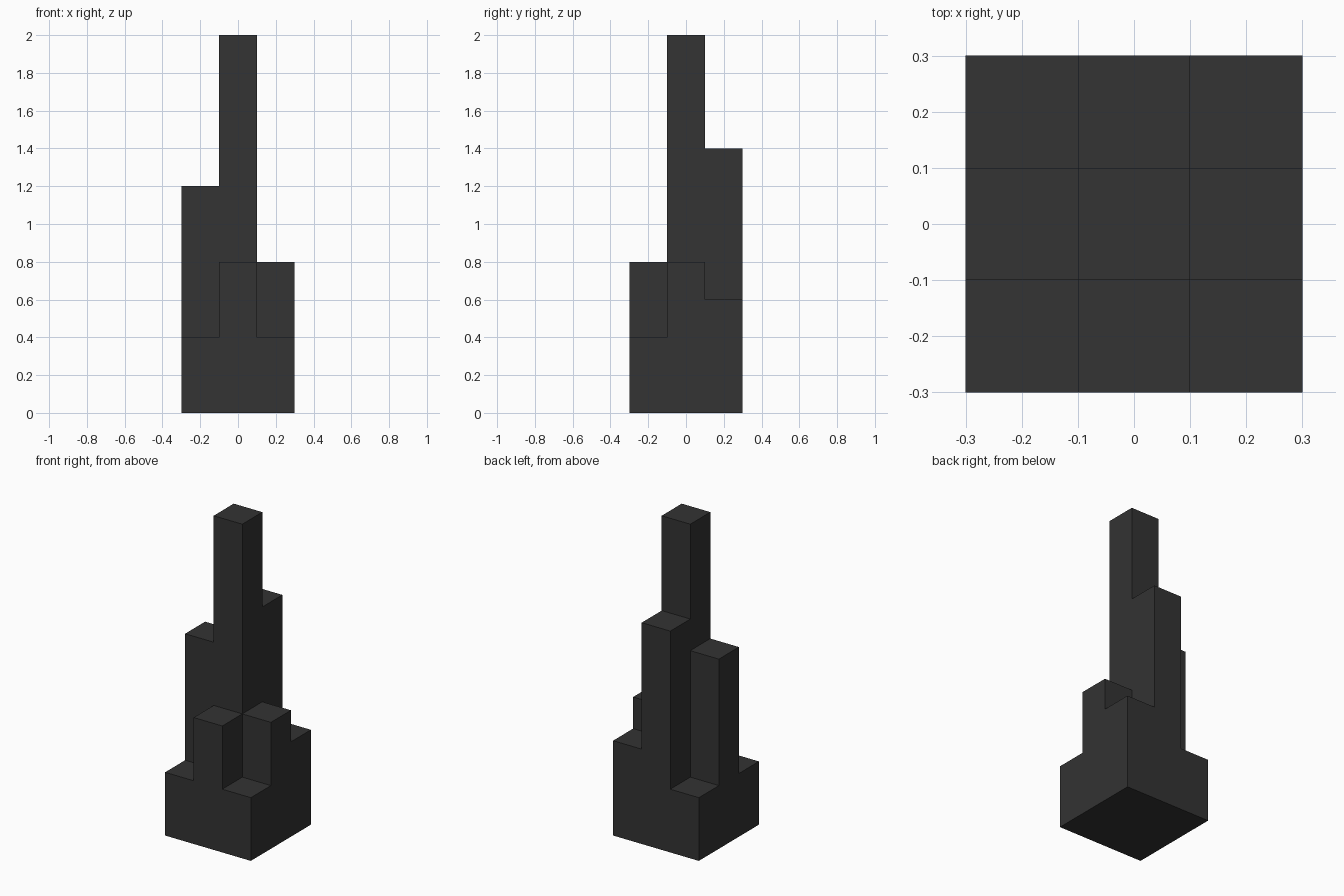
import bpy
import bmesh
from mathutils import Matrix, Vector

if "Cube" in bpy.data.objects:
    bpy.data.objects.remove(bpy.data.objects["Cube"], do_unlink=True)

CELL = 0.2
BASE_HEIGHT = 0.4

charcoal = bpy.data.materials.new("charcoal")
charcoal.use_nodes = True
colour = (0.033, 0.033, 0.033, 1)
charcoal.diffuse_color = colour
charcoal.node_tree.nodes["Principled BSDF"].inputs["Base Color"].default_value = colour


def block(name, column, row, width, bottom, top):
    """Flat-shaded box centred on a grid cell, reaching from bottom to top."""
    bm = bmesh.new()
    size = Vector((width, width, top - bottom))
    centre = Vector((column * CELL, row * CELL, (top + bottom) / 2))
    bmesh.ops.create_cube(bm, size=1, matrix=Matrix.Translation(centre) @ Matrix.Diagonal(size).to_4x4())
    mesh = bpy.data.meshes.new(name)
    bm.to_mesh(mesh)
    bm.free()
    mesh.materials.append(charcoal)
    bpy.context.collection.objects.link(bpy.data.objects.new(name, mesh))


# Square base; its bare corners form the lowest roofs
block("base", 0, 0, 3 * CELL, 0, BASE_HEIGHT)

# Towers rising from the base: grid column, grid row, roof height
towers = {
    "central_tower": (0, 0, 2.0),
    "back_tower": (0, 1, 1.4),
    "right_tower": (-1, 0, 1.2),
    "left_tower": (1, 0, 0.8),
    "front_tower": (0, -1, 0.8),
    "back_left_corner": (1, 1, 0.6),
}
for name, (column, row, top) in towers.items():
    block(name, column, row, CELL, BASE_HEIGHT, top)
